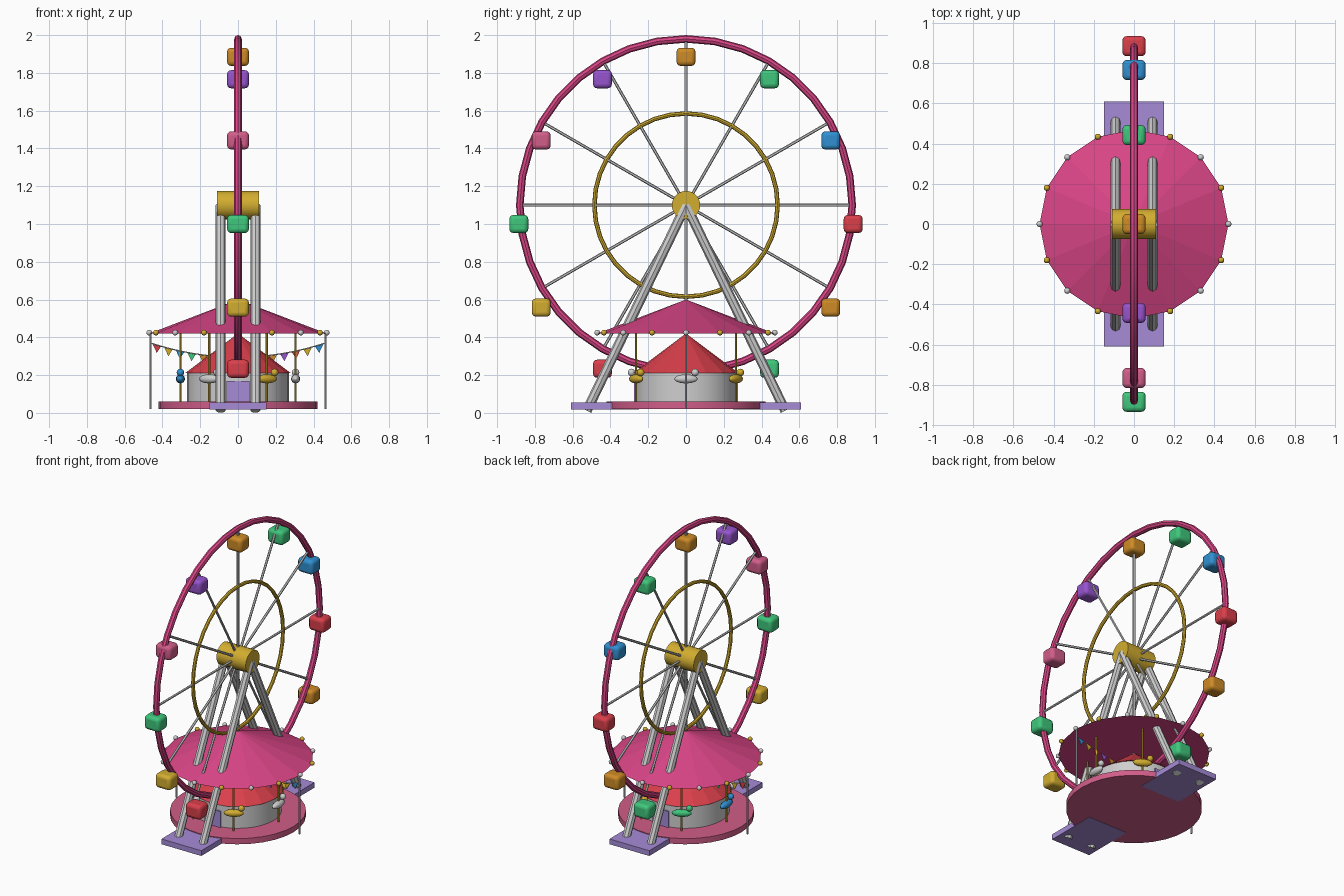
import bpy
import math
from mathutils import Vector

if "Cube" in bpy.data.objects:
    bpy.data.objects.remove(bpy.data.objects["Cube"], do_unlink=True)


def material(name, rgb):
    m = bpy.data.materials.new(name)
    m.use_nodes = True
    colour = (*rgb, 1)
    m.diffuse_color = colour
    node = next(n for n in m.node_tree.nodes if n.type == "BSDF_PRINCIPLED")
    node.inputs["Base Color"].default_value = colour
    return m


magenta = material("magenta", (0.70, 0.06, 0.24))
pink = material("soft pink", (0.64, 0.11, 0.25))
steel = material("pale steel", (0.62, 0.62, 0.62))
gold = material("gold", (0.65, 0.42, 0.03))
purple = material("purple", (0.31, 0.09, 0.62))
lavender = material("lavender", (0.38, 0.26, 0.68))
red = material("red", (0.70, 0.05, 0.07))
green = material("green", (0.05, 0.57, 0.20))
blue = material("blue", (0.03, 0.28, 0.64))
orange = material("orange", (0.62, 0.26, 0.02))


def finish(name, mat, smooth=True):
    ob = bpy.context.object
    ob.name = name
    ob.data.materials.append(mat)
    if smooth:
        bpy.ops.object.shade_smooth_by_angle(angle=math.radians(35))
    return ob


def rod(name, a, b, r, mat, sides=8):
    a, b = Vector(a), Vector(b)
    d = b - a
    bpy.ops.mesh.primitive_cylinder_add(
        vertices=sides, radius=r, depth=d.length, location=(a + b) / 2,
        rotation=d.to_track_quat("Z", "Y").to_euler())
    return finish(name, mat)


def cone(name, r, z0, z1, mat, sides=16):
    bpy.ops.mesh.primitive_cone_add(
        vertices=sides, radius1=r, depth=z1 - z0, location=(0, 0, (z0 + z1) / 2),
        rotation=(0, 0, math.pi / 2))
    return finish(name, mat, smooth=False)


def box(name, centre, size, mat, bevel=0):
    bpy.ops.mesh.primitive_cube_add(size=1, location=centre)
    ob = bpy.context.object
    ob.scale = size
    bpy.ops.object.transform_apply(location=False, rotation=False, scale=True)
    if bevel:
        mod = ob.modifiers.new("rounded", "BEVEL")
        mod.width, mod.segments = bevel, 3
    return finish(name, mat)


def ball(name, centre, r, mat, scale=(1, 1, 1), turn=0):
    bpy.ops.mesh.primitive_uv_sphere_add(
        segments=12, ring_count=8, radius=r, location=centre, rotation=(0, 0, turn))
    bpy.context.object.scale = scale
    return finish(name, mat)


def ring(name, major, minor, mat):
    bpy.ops.mesh.primitive_torus_add(
        major_segments=36, minor_segments=8, major_radius=major, minor_radius=minor,
        location=(0, 0, AXLE), rotation=(0, math.pi / 2, 0))
    return finish(name, mat)


# Wheel: rings, hub and spokes
AXLE = 1.1
ring("wheel_rim", 0.88, 0.02, magenta)
ring("inner_ring", 0.485, 0.012, gold)
rod("hub", (-0.11, 0, AXLE), (0.11, 0, AXLE), 0.075, gold, 24)

cabin_colours = [orange, green, blue, red, orange, green,
                 purple, red, gold, green, pink, purple]
for i, mat in enumerate(cabin_colours):
    a = math.tau * i / 12
    y, z = math.sin(a), math.cos(a)
    rod("spoke", (0, 0, AXLE), (0, 0.88 * y, AXLE + 0.88 * z), 0.008, steel, 6)
    box("cabin", (0, 0.885 * y, 1 + 0.885 * z), (0.116, 0.1, 0.096), mat, 0.022)

# Support legs, footplates and entrance panels
for side in (-1, 1):
    for x in (-0.092, 0.092):
        rod("support_leg", (x, 0, AXLE), (x, side * 0.525, 0.012), 0.026, steel)
    box("footplate", (0, side * 0.43, 0.037), (0.3, 0.36, 0.036), lavender)
    box("entrance_panel", (0, side * 0.272, 0.115), (0.12, 0.009, 0.11), lavender)

# Carousel body
rod("carousel_base", (0, 0, 0.021), (0, 0, 0.06), 0.42, pink, 32)
rod("centre_drum", (0, 0, 0.05), (0, 0, 0.21), 0.27, steel, 32)
cone("drum_roof", 0.28, 0.21, 0.42, red)
cone("canopy", 0.47, 0.42, 0.60, magenta)

# Bulbs around the canopy edge
for i in range(16):
    a = math.tau * i / 16
    ball("bulb", (0.47 * math.cos(a), 0.47 * math.sin(a), 0.425), 0.015,
         gold if i % 2 else steel)

# Riders on poles, all facing the turning direction
for i, mat in enumerate([steel, gold, green, blue, steel, gold]):
    a = math.tau * i / 6
    spot = Vector((0.305 * math.cos(a), 0.305 * math.sin(a), 0))
    ahead = Vector((-math.sin(a), math.cos(a), 0))
    rod("rider_pole", spot + Vector((0, 0, 0.06)), spot + Vector((0, 0, 0.42)), 0.006, gold)
    ball("rider_body", spot + Vector((0, 0, 0.18)), 0.024, mat, (1, 2.6, 1), a)
    ball("rider_head", spot + ahead * 0.048 + Vector((0, 0, 0.214)), 0.02, mat)

# Bunting: two posts, a sagging string and triangular flags
for x in (-0.463, 0.463):
    rod("bunting_post", (x, 0, 0.02), (x, 0, 0.42), 0.006, steel)


def sag(x):
    return 0.295 + 0.075 * (x / 0.463) ** 2


steps = [-0.463 + 0.926 * i / 16 for i in range(17)]
for x0, x1 in zip(steps, steps[1:]):
    rod("bunting_string", (x0, 0, sag(x0)), (x1, 0, sag(x1)), 0.003, steel, 6)

flag_colours = [red, gold, blue, green, orange, purple]
for i in range(15):
    x = -0.43 + 0.86 * i / 14
    verts = [(x - 0.023, 0, sag(x - 0.023)), (x + 0.023, 0, sag(x + 0.023)),
             (x, 0, sag(x) - 0.042)]
    mesh = bpy.data.meshes.new("flag")
    mesh.from_pydata(verts, [], [(0, 2, 1)])
    mesh.materials.append(flag_colours[i % 6])
    flag = bpy.data.objects.new("flag", mesh)
    bpy.context.collection.objects.link(flag)
    flag.modifiers.new("cloth", "SOLIDIFY").thickness = 0.004
